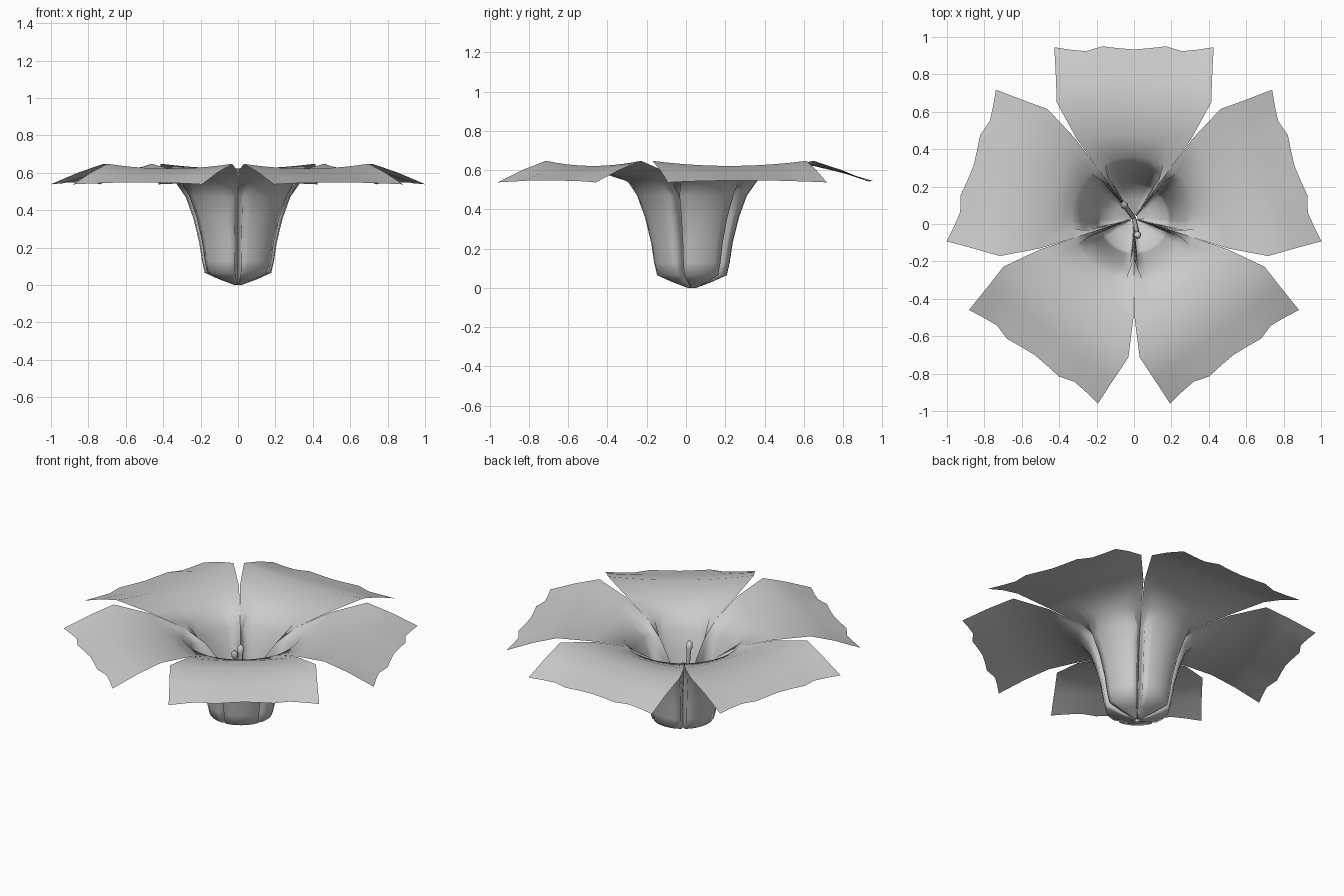
import bpy, bmesh, math
from mathutils import Vector, Matrix

if "Cube" in bpy.data.objects:
    bpy.data.objects.remove(bpy.data.objects["Cube"])

CY = 0.03  # flower axis sits slightly behind the bounding-box centre
HALF = math.radians(36)

# throat stations: outer wall radius, height, inner fold radius, fold height
THROAT = [
    (0.02, 0.000, 0.010, 0.00),
    (0.10, 0.030, 0.025, 0.04),
    (0.178, 0.065, 0.040, 0.10),
    (0.193, 0.13, 0.055, 0.17),
    (0.208, 0.23, 0.080, 0.26),
    (0.240, 0.36, 0.130, 0.37),
    (0.280, 0.47, 0.210, 0.465),
]
# blade stations: centre (out, up), edge (out, half width, up)
BLADE = [
    (0.335, 0.548, 0.270, 0.196, 0.545),
    (0.44, 0.590, 0.43, 0.309, 0.607),
    (0.62, 0.622, 0.62, 0.413, 0.648),
    (0.76, 0.588, 0.76, 0.418, 0.602),
    (0.908, 0.548, 0.908, 0.426, 0.538),
]
# ragged outer rim, indexed by distance from the petal midline
RIM = [-0.005, 0.002, 0.012, -0.014, -0.006, 0.007]
SEG = 5


def finish(name, bm, angle):
    bmesh.ops.recalc_face_normals(bm, faces=bm.faces)
    me = bpy.data.meshes.new(name)
    bm.to_mesh(me)
    bm.free()
    ob = bpy.data.objects.new(name, me)
    bpy.context.collection.objects.link(ob)
    bpy.ops.object.select_all(action='DESELECT')
    ob.select_set(True)
    bpy.context.view_layer.objects.active = ob
    bpy.ops.object.shade_smooth_by_angle(angle=math.radians(angle))


def throat_point(row, i):
    """Outer wall arc up to the shoulder, then a fold tucked toward the axis."""
    rad, z, fold, fz = row
    k, side = abs(i), (1 if i >= 0 else -1)
    a = math.radians(31) * min(k, 3) / 3
    p = Vector((rad * math.cos(a), rad * math.sin(a), z))
    if k > 3:
        inner = Vector((fold * math.cos(HALF), fold * math.sin(HALF), fz))
        p = p.lerp(inner, (k - 3) / 2)
    return (p.x, side * p.y, p.z)


def blade_point(row, i, last):
    uc, zc, ue, ve, ze = row
    t = i / SEG
    u = uc + (ue - uc) * t * t + (RIM[abs(i)] if last else 0)
    return (u, ve * t, zc + (ze - zc) * t * t)


def petal(name, degrees):
    bm = bmesh.new()
    span = range(-SEG, SEG + 1)
    grid = [[bm.verts.new(throat_point(r, i)) for i in span] for r in THROAT]
    grid += [[bm.verts.new(blade_point(r, i, r is BLADE[-1])) for i in span] for r in BLADE]
    for a, b in zip(grid, grid[1:]):
        for i in range(2 * SEG):
            bm.faces.new((a[i], b[i], b[i + 1], a[i + 1]))
    bm.transform(Matrix.Translation((0, CY, 0))
                 @ Matrix.Rotation(math.radians(degrees), 4, 'Z'))
    finish(name, bm, 120)


def rod(name, points, radii, sides=8):
    bm = bmesh.new()
    rings = []
    for p, rad in zip(points, radii):
        rings.append([bm.verts.new((p[0] + rad * math.cos(k * math.tau / sides),
                                    p[1] + rad * math.sin(k * math.tau / sides), p[2]))
                      for k in range(sides)])
    for a, b in zip(rings, rings[1:]):
        for k in range(sides):
            j = (k + 1) % sides
            bm.faces.new((a[k], a[j], b[j], b[k]))
    bm.faces.new(rings[0])
    bm.faces.new(rings[-1])
    finish(name, bm, 50)


# five petals forming the trumpet and spreading blades
for n in range(5):
    petal(f"petal_{n + 1}", 90 + 72 * n)

# two slender stamens with swollen tips
for n, tip in enumerate([(0.02, -0.065, 0.49), (-0.055, 0.105, 0.44)]):
    base, top = Vector((0, CY, 0.01)), Vector(tip)
    steps = [0, 0.5, 0.88, 0.92, 0.97, 1.0]
    rod(f"stamen_{n + 1}", [base.lerp(top, s) for s in steps],
        [0.012, 0.013, 0.012, 0.020, 0.018, 0.006])
